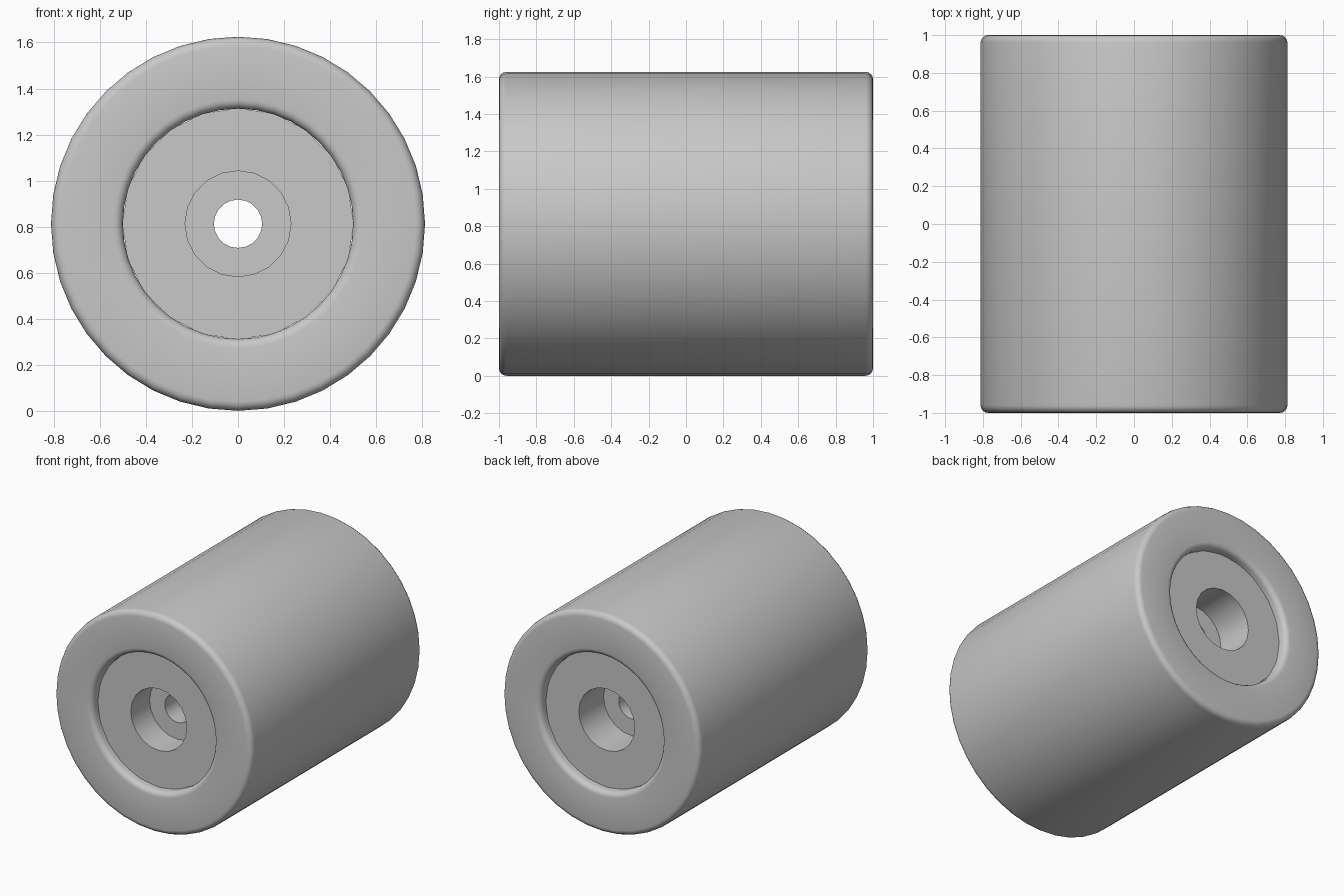
import bpy, bmesh
from math import sin, cos, pi, radians

cube = bpy.data.objects.get("Cube")
if cube:
    bpy.data.objects.remove(cube, do_unlink=True)

RADIUS = 0.8125   # outer radius, also the height of the axis
BORE = 0.5        # radius of the sleeve bore
ROUND = 0.04      # edge rounding

grey = bpy.data.materials.new("plain grey")
grey.use_nodes = True
colour = (0.58, 0.58, 0.58, 1)
grey.diffuse_color = colour
grey.node_tree.nodes["Principled BSDF"].inputs["Base Color"].default_value = colour


def revolve(name, profile, sides):
    """Spin a closed (radius, y) profile around the lengthwise axis."""
    bm = bmesh.new()
    rings = []
    for i in range(sides):
        a = 2 * pi * i / sides
        rings.append([bm.verts.new((r * cos(a), y, RADIUS + r * sin(a)))
                      for r, y in profile])
    n = len(profile)
    for i in range(sides):
        a, b = rings[i], rings[(i + 1) % sides]
        for j in range(n):
            k = (j + 1) % n
            bm.faces.new((a[j], a[k], b[k], b[j]))
    bmesh.ops.recalc_face_normals(bm, faces=bm.faces)
    mesh = bpy.data.meshes.new(name)
    bm.to_mesh(mesh)
    bm.free()
    mesh.materials.append(grey)
    obj = bpy.data.objects.new(name, mesh)
    bpy.context.collection.objects.link(obj)
    bpy.ops.object.select_all(action='DESELECT')
    obj.select_set(True)
    bpy.context.view_layer.objects.active = obj
    bpy.ops.object.shade_smooth_by_angle(angle=radians(32))
    return obj


def corner(r, y, start):
    """Quarter-round corner about a centre, beginning at an angle."""
    return [(r + ROUND * cos(start + t * pi / 8),
             y + ROUND * sin(start + t * pi / 8)) for t in range(5)]


# Outer sleeve with rounded rims
outer, inner, end = RADIUS - ROUND, BORE + ROUND, 1 - ROUND
sleeve = (corner(outer, end, 0) + corner(inner, end, pi / 2)
          + corner(inner, -end, pi) + corner(outer, -end, 1.5 * pi))
revolve("roller_sleeve", sleeve, 40)

# Recessed hub with a counterbore at each end and a through hole
face, front_floor, back_floor = 0.93, -0.71, 0.64
hub = [(BORE + 0.003, -face), (BORE + 0.003, face), (0.23, face),
       (0.23, back_floor), (0.105, back_floor),
       (0.105, front_floor), (0.23, front_floor), (0.23, -face)]
revolve("bearing_hub", hub, 20)
